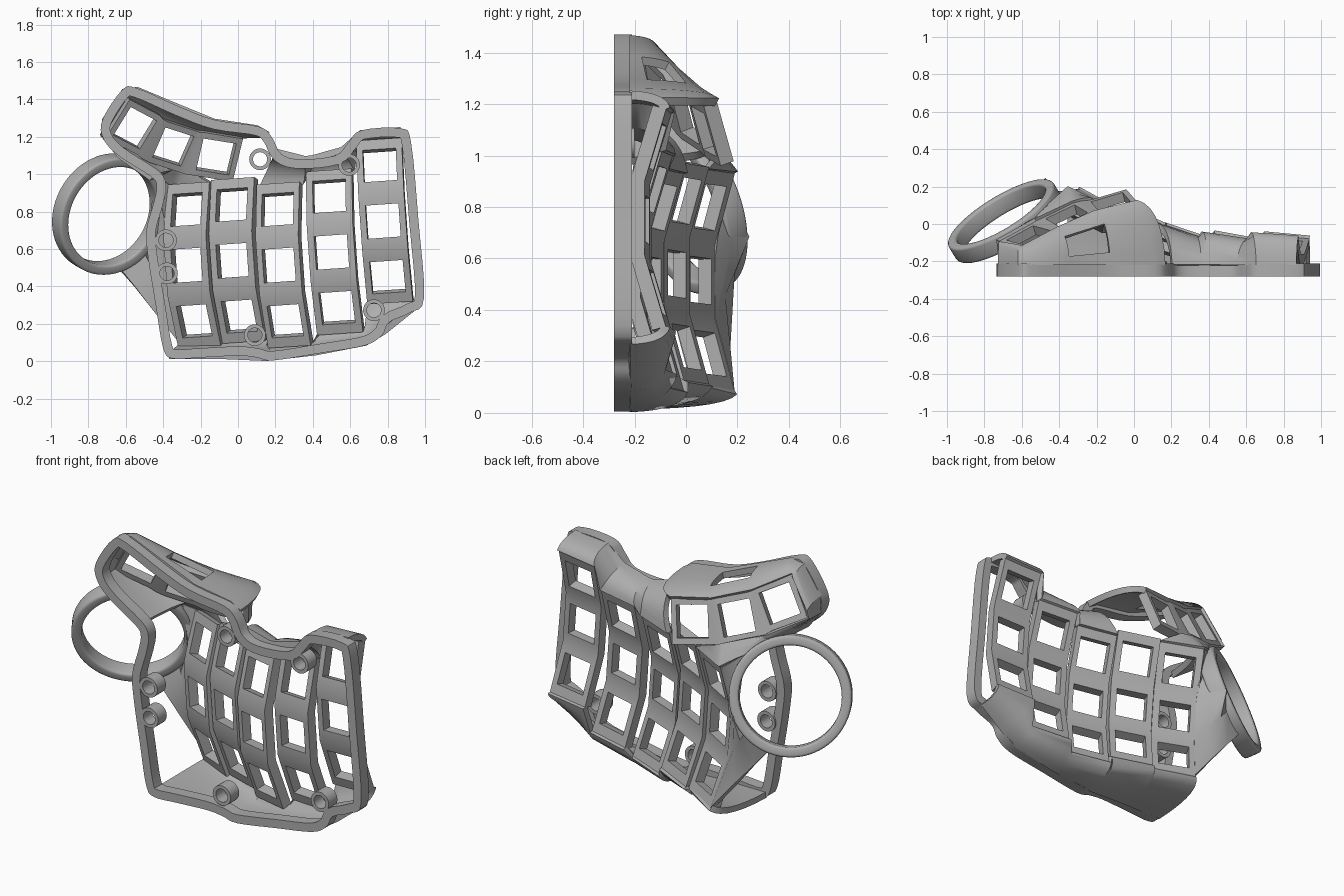
import bpy, bmesh, math
from mathutils import Vector as V, Matrix

cube = bpy.data.objects.get("Cube")
if cube:
    bpy.data.objects.remove(cube, do_unlink=True)

grey = bpy.data.materials.new("light_grey")
grey.use_nodes = True
COLOUR = (0.42, 0.42, 0.42, 1)
grey.diffuse_color = COLOUR
grey.node_tree.nodes["Principled BSDF"].inputs["Base Color"].default_value = COLOUR
made = []


def add_object(name, verts, faces, thickness=0, offset=0, bevel=0):
    mesh = bpy.data.meshes.new(name)
    mesh.from_pydata([tuple(v) for v in verts], [], faces)
    mesh.materials.append(grey)
    obj = bpy.data.objects.new(name, mesh)
    bpy.context.collection.objects.link(obj)
    if thickness:
        mod = obj.modifiers.new("thickness", "SOLIDIFY")
        mod.thickness, mod.offset = thickness, offset
    else:
        bm = bmesh.new()
        bm.from_mesh(mesh)
        bmesh.ops.recalc_face_normals(bm, faces=bm.faces)
        bm.to_mesh(mesh)
        bm.free()
    if bevel:
        mod = obj.modifiers.new("bevel", "BEVEL")
        mod.width, mod.segments = bevel, 3
    made.append(obj)
    return obj


def add_grid(name, rows, thickness, offset=0, skip=lambda i, j: False):
    """Sheet through rows of points, given thickness."""
    n = len(rows[0])
    faces = [(i * n + j, i * n + j + 1, i * n + n + j + 1, i * n + n + j)
             for i in range(len(rows) - 1) for j in range(n - 1) if not skip(i, j)]
    return add_object(name, [p for r in rows for p in r], faces, thickness, offset)


def add_band(name, outline, y0, y1, width, bevel=0):
    """Closed strip following an outline in the xz plane, wall going inwards."""
    n = len(outline)
    verts = []
    for i, p in enumerate(outline):
        t = (outline[(i + 1) % n] - outline[i - 1]).normalized()
        q = p + V((-t.y, t.x)) * width
        verts += [(p.x, y0, p.y), (p.x, y1, p.y), (q.x, y1, q.y), (q.x, y0, q.y)]
    faces = [(i * 4 + k, i * 4 + (k + 1) % 4, (i + 1) % n * 4 + (k + 1) % 4, (i + 1) % n * 4 + k)
             for i in range(n) for k in range(4)]
    return add_object(name, verts, faces, bevel=bevel)


def circle(x, z, r, n):
    return [V((x + r * math.cos(math.tau * i / n), z + r * math.sin(math.tau * i / n)))
            for i in range(n)]


def smooth_loop(pts, steps=4):
    """Closed Catmull-Rom loop."""
    out, n = [], len(pts)
    for i in range(n):
        a, b, c, d = (V(pts[(i + k) % n]) for k in (-1, 0, 1, 2))
        for s in range(steps):
            t = s / steps
            out.append(0.5 * (2 * b + (c - a) * t + (2 * a - 5 * b + 4 * c - d) * t * t
                              + (3 * b - a - 3 * c + d) * t ** 3))
    return out


PITCH, HOLE = 0.29, 0.178


def key_strip(name, keys, width, end=PITCH / 2):
    """Faceted plate with one square hole per key; returns its rows of points."""
    rows = []
    for i, (centre, a, b) in enumerate(keys):
        a = a.normalized()
        b = (b - a * a.dot(b)).normalized()
        first = PITCH / 2 if i else end
        last = PITCH / 2 if i < len(keys) - 1 else end
        key = [[centre + a * s + b * t for t in (-width / 2, -HOLE / 2, HOLE / 2, width / 2)]
               for s in (-first, -HOLE / 2, HOLE / 2, last)]
        if rows:
            key[0] = [(p + q) / 2 for p, q in zip(rows.pop(), key[0])]
        rows += key
    add_grid(name, rows, 0.055, -1, lambda i, j: i % 3 == 1 and j == 1)
    return rows


def wall(name, pairs, thickness=0.035, skip=lambda i, j: False, steps=7):
    """Rounded skin from plate corners down to the base rim."""
    rows = []
    for p, (x, z) in pairs:
        q = V((x, -0.22, z))
        k = V((x, p.y, z)).lerp((p + q) / 2, 0.2)
        rows.append([p * (1 - t) ** 2 + k * 2 * t * (1 - t) + q * t * t
                     for t in (s / steps for s in range(steps + 1))])
    add_grid(name, rows, thickness, 0, skip)


# Base rim
OUTLINE = [(-.40, .07), (-.35, .015), (-.2, .02), (0, .03), (.1, .02), (.19, .005), (.45, .045),
           (.68, .085), (.77, .14), (.81, .21), (.92, .26), (.995, .34), (.965, .75), (.925, 1.17),
           (.87, 1.245), (.66, 1.235), (.59, 1.17), (.52, 1.1), (.33, 1.08), (.23, 1.11),
           (.18, 1.2), (.11, 1.255), (-.12, 1.29), (-.31, 1.36), (-.54, 1.46), (-.62, 1.45),
           (-.725, 1.29), (-.72, 1.19), (-.64, 1.1), (-.47, .99), (-.435, .94), (-.45, .85),
           (-.49, .7), (-.48, .55), (-.44, .3)]
add_band("base_rim", smooth_loop(OUTLINE), -0.28, -0.21, 0.05)

# Screw bosses
for i, (x, z) in enumerate([(.118, 1.08), (.594, 1.05), (-.385, .647), (-.38, .47),
                            (.09, .14), (.727, .273)]):
    add_band(f"screw_boss_{i + 1}", circle(x, z, 0.058, 28), -0.28, -0.2, 0.02)

# Five finger columns: middle key position, sideways tilt, width
COLUMNS = [(-.25, .058, .515, 27, .255), (-.01, -.035, .54, 23, .25), (.235, -.125, .515, 18, .24),
           (.51, -.155, .585, 10, .25), (.78, -.15, .75, 5, .245)]
cols = []
for i, (x, y, z, tilt, width) in enumerate(COLUMNS):
    t = math.radians(tilt)
    across = V((math.cos(t), -math.sin(t), 0.05))
    out = V((math.sin(t), math.cos(t), 0))
    down = V((0.07, 0, -1)).normalized()
    tilted = {s: down * math.cos(.29) + out * math.sin(.29) * s for s in (-1, 1)}
    mid = V((x, y, z))
    half = PITCH / 2
    keys = [(mid - (down + tilted[-1]) * half, tilted[-1], across), (mid, down, across),
            (mid + (down + tilted[1]) * half, tilted[1], across)]
    cols.append(key_strip(f"finger_column_{i + 1}", keys, width))

# Lower wall under the columns
LOWER = [(-.37, .03), (-.13, .03), (-.1, .03), (.13, .02), (.16, .02), (.38, .045),
         (.42, .05), (.68, .1), (.78, .16), (.93, .28)]
ends = [c[-1][k] for c in cols for k in (0, 3)]
wall("lower_wall", list(zip(ends, LOWER)))

# Upper wall above the three outer columns
UPPER = [(.2, 1.12), (.36, 1.08), (.4, 1.085), (.56, 1.13), (.66, 1.22), (.87, 1.235)]
ends = [c[0][k] for c in cols[2:] for k in (0, 3)]
wall("upper_wall", list(zip(ends, UPPER)))

# Thumb cluster, running from the outer key inwards
thumb = key_strip("thumb_cluster", [
    (V((-.565, -.06, 1.265)), V((.8, .43, -.42)), V((.5, -.15, .85))),
    (V((-.36, .045, 1.165)), V((.88, .42, -.28)), V((.35, -.25, .9))),
    (V((-.125, .12, 1.11)), V((.95, .28, -.15)), V((.1, -.3, .95)))], 0.245, 0.118)
RIM = [(-.46, .98), (-.63, 1.1), (-.71, 1.2), (-.71, 1.29), (-.61, 1.44), (-.54, 1.45),
       (-.35, 1.37), (-.13, 1.28), (.1, 1.245), (.16, 1.21)]
corner = thumb[0][0].lerp(thumb[0][3], 0.12)
far = thumb[0][0].lerp(thumb[0][3], 0.88)
ends = [thumb[5][0], thumb[3][0], thumb[0][0], corner, far, thumb[0][3],
        thumb[3][3], thumb[6][3], thumb[8][3], thumb[9][3]]
wall("thumb_wall", list(zip(ends, RIM)), skip=lambda i, j: i == 6 and j in (3, 4, 5))

# Ball ring, its axis leaning outwards and upwards
axis = V((-.5, .82, .29)).normalized()
lean = V((0, 1, 0)).rotation_difference(axis).to_matrix().to_4x4()
ring_place = Matrix.Translation((-.69, .015, .787)) @ lean
ring = add_band("ball_ring", circle(0, 0, 0.328, 72), -0.05, 0.05, 0.054, 0.014)
ring.matrix_world = ring_place

# Web joining the ring to the inner column, peaked beside the ring
arc = [ring_place @ V((.31 * math.cos(a), 0, .31 * math.sin(a)))
       for a in map(math.radians, (62, 28, -25, -45, -75))]
edge = [cols[0][k][0] - V((0, .015, 0)) for k in (0, 2, 4, 6, 9)]
peaks = (0, .015, .075, .01, -.01)
add_grid("ring_web", [[a, a.lerp(c, .25) + axis * p, a.lerp(c, .6) + axis * p * .4, c]
                      for a, c, p in zip(arc, edge, peaks)], 0.03)

# Bridge between the thumb cluster, the ring and the inner columns
first = cols[0][0]
top = [arc[0], thumb[3][0], thumb[5][0], thumb[6][0], thumb[7][0]]
low = [arc[0].lerp(first[0], .4), arc[0].lerp(first[0], .7), first[0], first[1], first[3]]
add_grid("thumb_bridge", [top, [(p + q) / 2 for p, q in zip(top, low)], low], 0.03)

# Bake thickness and bevels, then shade
bpy.ops.object.select_all(action="DESELECT")
for obj in made:
    obj.select_set(True)
bpy.context.view_layer.objects.active = made[0]
bpy.ops.object.convert(target="MESH")
bpy.ops.object.shade_smooth_by_angle(angle=math.radians(32))
